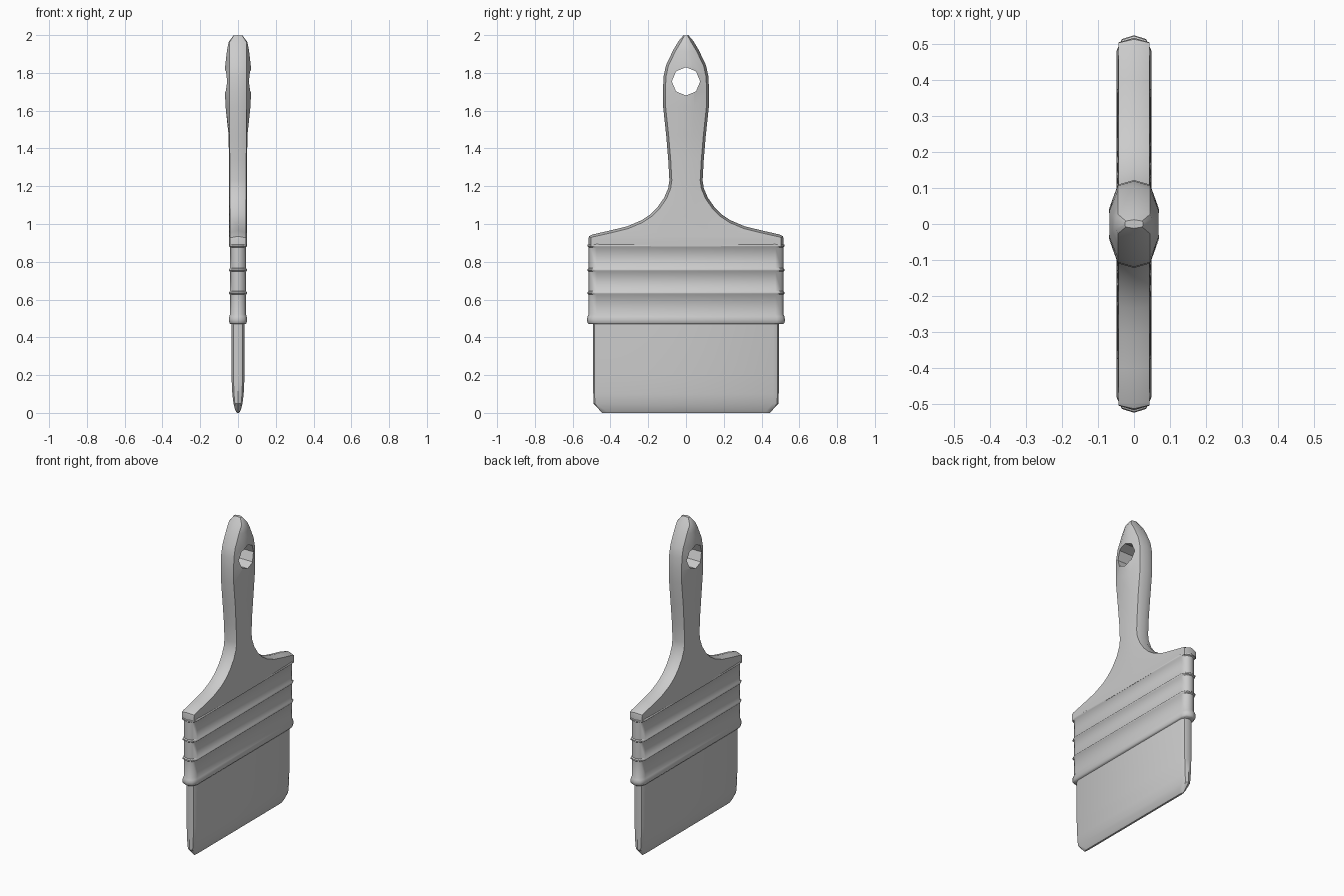
import bpy
import bmesh
import math
from mathutils import Vector

cube = bpy.data.objects.get("Cube")
if cube:
    bpy.data.objects.remove(cube, do_unlink=True)

grey = bpy.data.materials.new("plain grey")
grey.use_nodes = True
grey.diffuse_color = (0.6, 0.6, 0.6, 1)
grey.node_tree.nodes["Principled BSDF"].inputs["Base Color"].default_value = (0.6, 0.6, 0.6, 1)


def ring(edge, bevel, inner):
    """Mirror three quarter-section points into a closed ten-sided ring."""
    def flip(p, sx, sy):
        return Vector((p[0] * sx, p[1] * sy, p[2]))
    return [flip(edge, 1, 1), flip(bevel, 1, 1), flip(inner, 1, 1),
            flip(inner, 1, -1), flip(bevel, 1, -1), flip(edge, 1, -1),
            flip(bevel, -1, -1), flip(inner, -1, -1),
            flip(inner, -1, 1), flip(bevel, -1, 1)]


def slab_ring(z, w, t, cut):
    """Level ring with rounded narrow ends."""
    return ring((0, w, z), (t * 0.7, w - cut * 0.25, z), (t, w - cut, z))


def loft(name, rings, angle=35):
    bm = bmesh.new()
    loops = [[bm.verts.new(p) for p in r] for r in rings]
    n = len(loops[0])
    for a, b in zip(loops, loops[1:]):
        for i in range(n):
            j = (i + 1) % n
            bm.faces.new((a[i], a[j], b[j], b[i]))
    bm.faces.new(loops[0])
    bm.faces.new(loops[-1])
    bmesh.ops.recalc_face_normals(bm, faces=bm.faces)
    mesh = bpy.data.meshes.new(name)
    bm.to_mesh(mesh)
    bm.free()
    obj = bpy.data.objects.new(name, mesh)
    bpy.context.collection.objects.link(obj)
    mesh.materials.append(grey)
    smooth(obj, angle)
    return obj


def smooth(obj, angle):
    bpy.ops.object.select_all(action="DESELECT")
    obj.select_set(True)
    bpy.context.view_layer.objects.active = obj
    bpy.ops.object.shade_smooth_by_angle(angle=math.radians(angle))


# Bristles: thin slab with clipped corners, tapering to the tip
loft("bristles", [slab_ring(z, w, t, 0.03) for z, w, t in (
    (0, 0.445, 0.006), (0.015, 0.458, 0.015), (0.05, 0.49, 0.024),
    (0.1, 0.491, 0.03), (0.2, 0.492, 0.035), (0.48, 0.492, 0.035))])

# Ferrule: band with a fat bottom rim and three thin beads
profile = [(0.47, 0.515, 0.041), (0.477, 0.522, 0.046),
           (0.495, 0.524, 0.048), (0.51, 0.521, 0.046), (0.522, 0.515, 0.042)]
for bead in (0.635, 0.757, 0.885):
    profile += [(bead - 0.009, 0.515, 0.042), (bead - 0.004, 0.522, 0.047),
                (bead + 0.004, 0.522, 0.047), (bead + 0.009, 0.515, 0.042)]
loft("ferrule", [slab_ring(z, w, t, 0.042) for z, w, t in profile], 50)

# Handle: outline points as half width, height, half thickness
outline = [(0.517, 0.88, 0.047), (0.517, 0.92, 0.048), (0.513, 0.935, 0.048),
           (0.497, 0.944, 0.048), (0.4, 0.966, 0.048), (0.31, 0.988, 0.048),
           (0.235, 1.02, 0.048), (0.19, 1.05, 0.048), (0.15, 1.09, 0.048),
           (0.115, 1.14, 0.048), (0.094, 1.19, 0.048), (0.088, 1.23, 0.048),
           (0.094, 1.34, 0.048), (0.105, 1.47, 0.05), (0.121, 1.62, 0.066),
           (0.122, 1.7, 0.069), (0.119, 1.78, 0.069), (0.106, 1.84, 0.068),
           (0.068, 1.92, 0.059), (0.038, 1.97, 0.05), (0.012, 2.0, 0.025)]
rings = []
for i, (w, z, t) in enumerate(outline):
    lo = outline[max(i - 1, 0)]
    hi = outline[min(i + 1, len(outline) - 1)]
    along = Vector((hi[0] - lo[0], hi[1] - lo[1])).normalized()
    inset = min(0.013, w * 0.4)
    by, bz = w - along.y * inset, z + along.x * inset
    bx = min(0.045, t * 0.9)
    rings.append(ring((0, w, z), (bx, by, bz), (t, w * 0.35, bz)))
handle = loft("handle", rings)

# Hanging hole: eight-sided cutter through the grip
bpy.ops.mesh.primitive_cylinder_add(vertices=8, radius=0.075, depth=0.4,
                                    location=(0, 0, 1.755),
                                    rotation=(0, math.pi / 2, 0))
cutter = bpy.context.object
cutter.name = "hole_cutter"
cutter.data.materials.append(grey)
cutter.hide_render = True
cut = handle.modifiers.new("hanging hole", "BOOLEAN")
cut.operation = "DIFFERENCE"
cut.solver = "EXACT"
cut.object = cutter
bpy.ops.object.select_all(action="DESELECT")
handle.select_set(True)
bpy.context.view_layer.objects.active = handle
bpy.ops.object.modifier_apply(modifier=cut.name)
bpy.data.objects.remove(cutter, do_unlink=True)
smooth(handle, 35)
